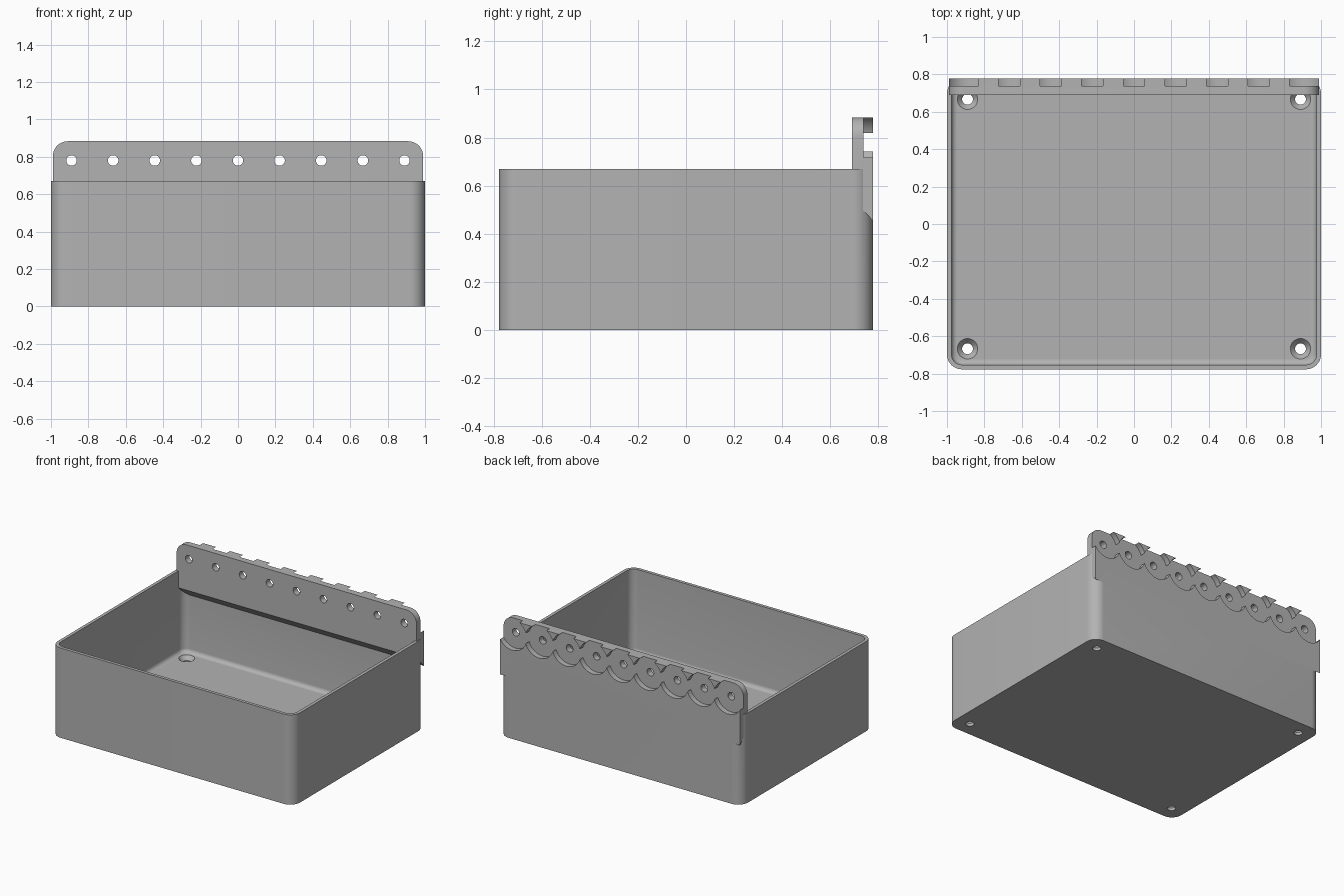
import bpy, bmesh, math
from mathutils import Matrix

old = bpy.data.objects.get("Cube")
if old:
    bpy.data.objects.remove(old, do_unlink=True)

W, D, H = 1.0, 0.777, 0.67      # half width, half depth, box height
WALL, FLOOR, R = 0.024, 0.05, 0.08
HOLE_Z, PITCH = 0.78, 0.2225

grey = bpy.data.materials.new("grey plastic")
grey.use_nodes = True
colour = (0.45, 0.45, 0.45, 1)
grey.diffuse_color = colour
grey.node_tree.nodes["Principled BSDF"].inputs["Base Color"].default_value = colour


def finish(bm, name):
    bmesh.ops.recalc_face_normals(bm, faces=bm.faces[:])
    mesh = bpy.data.meshes.new(name)
    bm.to_mesh(mesh)
    bm.free()
    mesh.materials.append(grey)
    ob = bpy.data.objects.new(name, mesh)
    bpy.context.collection.objects.link(ob)
    return ob


def arc(cx, cy, r, start, steps=10):
    return [(cx + r * math.cos(start + math.pi / 2 * i / steps),
             cy + r * math.sin(start + math.pi / 2 * i / steps)) for i in range(steps + 1)]


def ring(bm, inset, z):
    """Rounded rectangle, drawn in from the outer wall."""
    cx, cy, r = W - R, D - R, R - inset
    pts = []
    for k, (sx, sy) in enumerate([(1, 1), (-1, 1), (-1, -1), (1, -1)]):
        pts += arc(sx * cx, sy * cy, r, k * math.pi / 2)
    return [bm.verts.new((x, y, z)) for x, y in pts]


def skin(bm, rings):
    for a, b in zip(rings, rings[1:]):
        for i in range(len(a)):
            j = (i + 1) % len(a)
            bm.faces.new((a[i], a[j], b[j], b[i]))
    bm.faces.new(rings[0])
    bm.faces.new(rings[-1])


# Open box with a small fillet around the floor
bm = bmesh.new()
fillet = 0.03
levels = [(0, 0), (0, H), (WALL, H)]
for i in range(7):
    t = math.pi / 2 * i / 6
    levels.append((WALL + fillet * (1 - math.cos(t)), FLOOR + fillet * (1 - math.sin(t))))
skin(bm, [ring(bm, d, z) for d, z in levels])
box = finish(bm, "storage_box")

# Mounting flange with rounded top corners and a sloping underside
bm = bmesh.new()
half, top, front, recess = 0.99, 0.883, 0.69, 0.737
outline = arc(half - R, top - R, R, 0) + arc(R - half, top - R, R, math.pi / 2)
sides = []
for y, low in ((front, 0.545), (D, 0.455)):
    pts = [(half, low)] + outline + [(-half, low)]
    sides.append([bm.verts.new((x, y, z)) for x, z in pts])
skin(bm, sides)
flange = finish(bm, "mounting_flange")


def cylinder(bm, r1, r2, start, end, axis="Z", segments=32):
    """Cylinder or cone from start to end along one axis."""
    depth = (end - start).length if hasattr(end - start, "length") else end - start
    m = Matrix.Translation((0, 0, (start + end) / 2))
    if axis == "Y":
        m = Matrix.Rotation(-math.pi / 2, 4, "X") @ m
    return bmesh.ops.create_cone(bm, cap_ends=True, segments=segments, radius1=r1,
                                 radius2=r2, depth=depth, matrix=m)["verts"]


def cutter(name, r1, r2, start, end, places, axis="Z", segments=32):
    bm = bmesh.new()
    for p in places:
        verts = cylinder(bm, r1, r2, start, end, axis, segments)
        bmesh.ops.translate(bm, verts=verts, vec=p)
    ob = finish(bm, name)
    ob.hide_render = True
    return ob


# Screw holes through the flange, each in an open round pocket at the back
flange_spots = [(k * PITCH, 0, HOLE_Z) for k in range(-4, 5)]
floor_spots = [(sx * 0.89, sy * 0.667, 0) for sx in (-1, 1) for sy in (-1, 1)]
cutters = [
    cutter("flange_holes", 0.028, 0.028, 0.6, 0.9, flange_spots, "Y"),
    cutter("pockets_even", 0.118, 0.118, recess, 0.9, flange_spots[::2], "Y", 64),
    cutter("pockets_odd", 0.118, 0.118, recess, 0.9, flange_spots[1::2], "Y", 64),
    # Countersunk holes in the floor
    cutter("floor_holes", 0.029, 0.029, -0.1, 0.1, floor_spots),
    cutter("countersinks", 0.029, 0.055, 0.02, FLOOR + 0.0005, floor_spots),
]

bpy.ops.object.select_all(action="DESELECT")
bpy.context.view_layer.objects.active = box
box.select_set(True)
for ob, op in [(flange, "UNION")] + [(c, "DIFFERENCE") for c in cutters]:
    mod = box.modifiers.new(ob.name, "BOOLEAN")
    mod.operation, mod.solver, mod.object = op, "EXACT", ob
    bpy.ops.object.modifier_apply(modifier=mod.name)
    bpy.data.objects.remove(ob, do_unlink=True)

bpy.ops.object.shade_smooth_by_angle(angle=math.radians(30))
